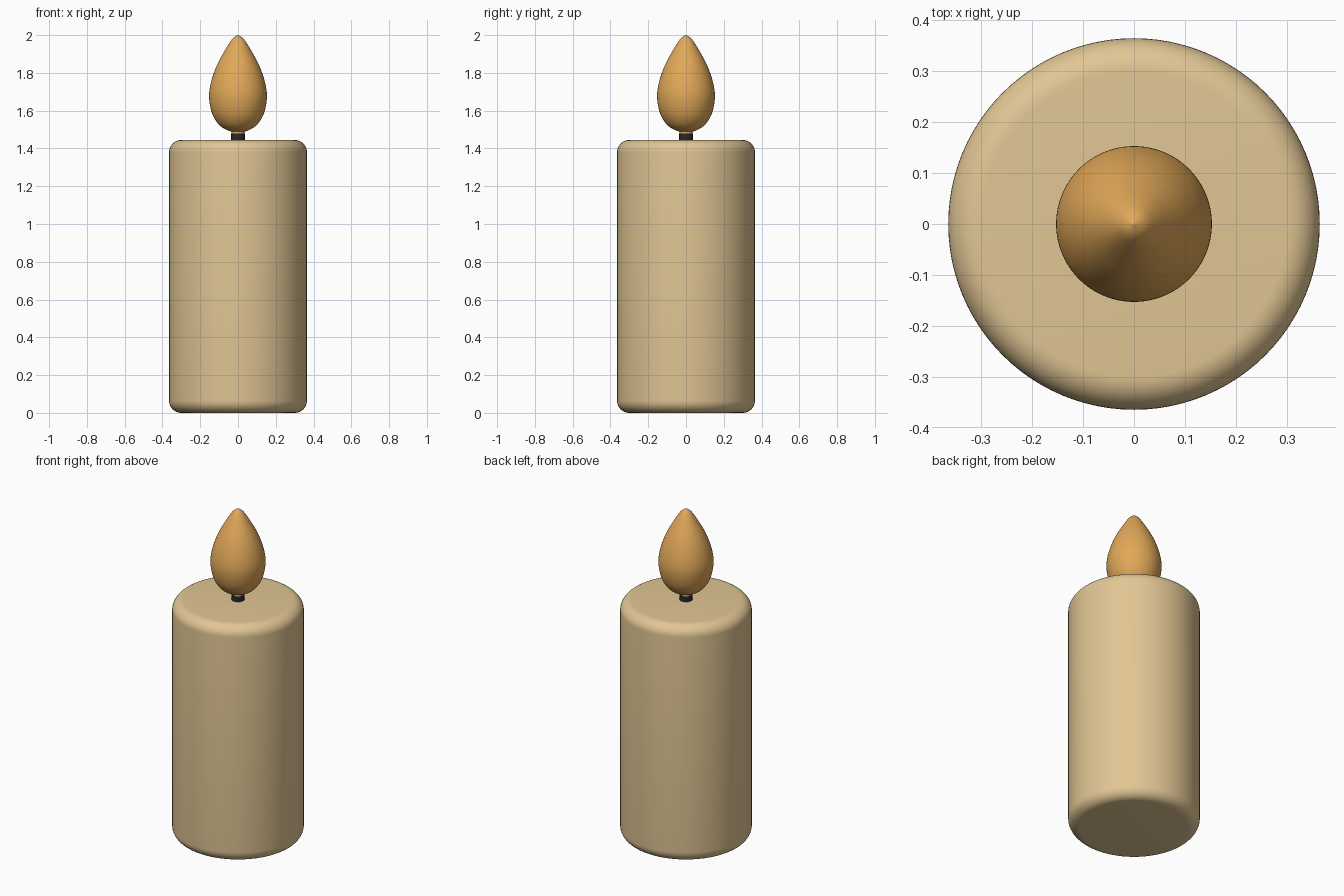
import bpy, bmesh, math

if "Cube" in bpy.data.objects:
    bpy.data.objects.remove(bpy.data.objects["Cube"])

SEG = 96


def material(name, rgb):
    m = bpy.data.materials.new(name)
    m.diffuse_color = (*rgb, 1)
    m.use_nodes = True
    m.node_tree.nodes["Principled BSDF"].inputs["Base Color"].default_value = m.diffuse_color
    return m


def lathe(name, profile, mat):
    """Revolve an (r, z) profile that starts and ends on the axis."""
    bm = bmesh.new()
    rings = []
    for r, z in profile:
        if r < 1e-6:
            rings.append([bm.verts.new((0, 0, z))] * SEG)
        else:
            rings.append([bm.verts.new((r * math.cos(2 * math.pi * i / SEG),
                                        r * math.sin(2 * math.pi * i / SEG), z))
                          for i in range(SEG)])
    for a, b in zip(rings, rings[1:]):
        for i in range(SEG):
            j = (i + 1) % SEG
            bm.faces.new(dict.fromkeys((a[i], a[j], b[j], b[i])))
    bmesh.ops.recalc_face_normals(bm, faces=bm.faces)
    me = bpy.data.meshes.new(name)
    bm.to_mesh(me)
    bm.free()
    ob = bpy.data.objects.new(name, me)
    bpy.context.collection.objects.link(ob)
    me.materials.append(mat)
    bpy.ops.object.select_all(action='DESELECT')
    ob.select_set(True)
    bpy.context.view_layer.objects.active = ob
    bpy.ops.object.shade_smooth_by_angle(angle=math.radians(35))
    return ob


def smooth_curve(pts, steps=6):
    """Catmull-Rom interpolation through the profile points."""
    p = [pts[0]] + pts + [pts[-1]]
    out = []
    for k in range(1, len(p) - 2):
        for s in range(steps):
            t = s / steps
            out.append(tuple(0.5 * (2 * b + (c - a) * t + (2 * a - 5 * b + 4 * c - d) * t * t
                                    + (3 * b - a - 3 * c + d) * t ** 3)
                             for a, b, c, d in zip(*p[k - 1:k + 3])))
    return out + [pts[-1]]


wax = material("cream wax", (0.753, 0.565, 0.296))
fire = material("orange flame", (0.753, 0.392, 0.098))
char = material("charred wick", (0.02, 0.021, 0.025))

# Wax body with rounded rims
R, H, F, N = 0.365, 1.445, 0.065, 10
arc = [(math.sin(k * math.pi / 2 / N), math.cos(k * math.pi / 2 / N)) for k in range(N + 1)]
body = [(0, 0)] + [(R - F + F * s, F - F * c) for s, c in arc]
body += [(R - F + F * s, H - F + F * c) for s, c in reversed(arc)] + [(0, H)]
lathe("wax_body", body, wax)

# Wick
lathe("wick", [(0, 1.42), (0.036, 1.42), (0.036, 1.478), (0, 1.478)], char)

# Short glowing end of the wick inside the flame base
lathe("wick_glow", [(0, 1.476), (0.034, 1.476), (0.034, 1.51), (0, 1.51)], fire)

# Teardrop flame
flame = [(0, 1.484), (0.05, 1.494), (0.1, 1.525), (0.137, 1.585), (0.153, 1.67),
         (0.143, 1.75), (0.114, 1.835), (0.072, 1.915), (0.03, 1.98), (0, 2.0)]
lathe("flame", smooth_curve(flame), fire)
